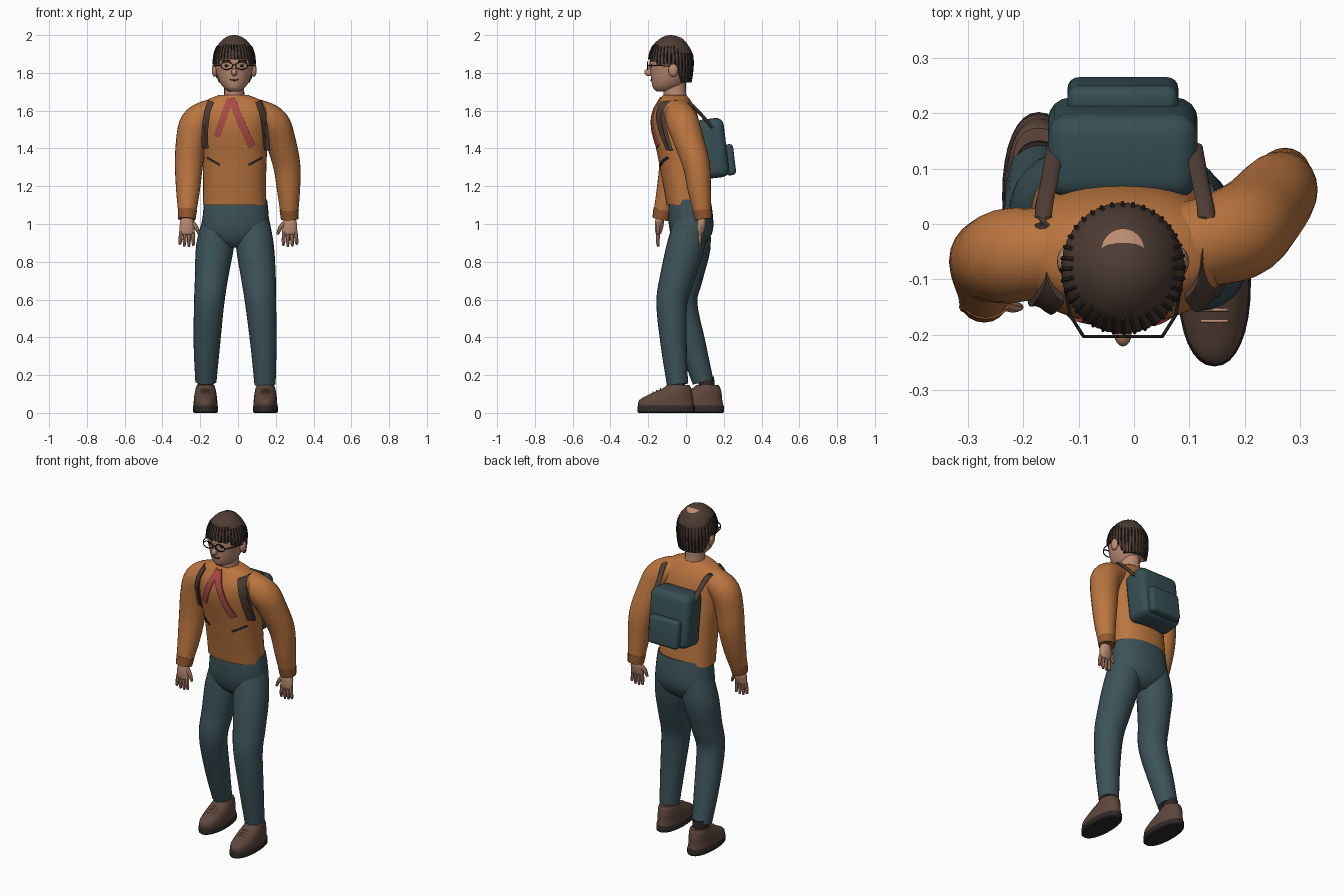
import bpy, bmesh, math
from mathutils import Vector, Matrix
from mathutils.bvhtree import BVHTree

if "Cube" in bpy.data.objects:
    bpy.data.objects.remove(bpy.data.objects["Cube"])

def material(name, r, g, b):
    m = bpy.data.materials.new(name)
    m.diffuse_color = (r, g, b, 1)
    m.use_nodes = True
    m.node_tree.nodes["Principled BSDF"].inputs["Base Color"].default_value = m.diffuse_color
    return m

ORANGE = material("orange_knit", .50, .18, .05)
CUFF = material("dark_orange", .30, .10, .03)
TROUSER = material("slate_cloth", .045, .085, .10)
PACK = material("teal_canvas", .036, .078, .09)
LEATHER = material("brown_leather", .11, .062, .045)
HAIR = material("dark_brown", .075, .045, .034)
SOLE = material("near_black_brown", .027, .02, .02)
SKIN = material("skin", .50, .26, .17)
RED = material("dull_red", .40, .07, .06)
BLACK = material("black", .01, .01, .01)

def finish(name, bm, mat, angle=40):
    bmesh.ops.recalc_face_normals(bm, faces=bm.faces)
    me = bpy.data.meshes.new(name)
    bm.to_mesh(me)
    bm.free()
    me.materials.append(mat)
    for p in me.polygons:
        p.use_smooth = True
    me.set_sharp_from_angle(angle=math.radians(angle))
    ob = bpy.data.objects.new(name, me)
    bpy.context.scene.collection.objects.link(ob)
    return ob

def spline(pts, k):
    """Catmull-Rom samples through tuples of any length."""
    out = []
    for i in range(len(pts) - 1):
        q = [pts[max(i - 1, 0)], pts[i], pts[i + 1], pts[min(i + 2, len(pts) - 1)]]
        for j in range(k):
            t = j / k
            out.append([.5 * (2*b + (c-a)*t + (2*a-5*b+4*c-d)*t*t + (3*b-a-3*c+d)*t**3)
                        for a, b, c, d in zip(*q)])
    return out + [list(pts[-1])]

def add_loft(bm, secs, n=20, k=4, flat=False, power=2.0):
    """Sections are (x, y, z, half width, half depth)."""
    s = spline([p if len(p) == 5 else (*p, p[3]) for p in secs], k)
    rings = []
    for i, p in enumerate(s):
        t = Vector(s[min(i+1, len(s)-1)][:3]) - Vector(s[max(i-1, 0)][:3])
        t = Vector((0, 0, 1)) if flat else t.normalized()
        u = Vector((0, 1, 0))
        u = (u - t * u.dot(t)).normalized()
        v = t.cross(u)
        ring = []
        for j in range(n):
            a = math.tau * j / n
            c, d = math.cos(a), math.sin(a)
            c = math.copysign(abs(c) ** (2 / power), c)
            d = math.copysign(abs(d) ** (2 / power), d)
            ring.append(bm.verts.new(Vector(p[:3]) + v * c * p[3] + u * d * p[4]))
        rings.append(ring)
    for a, b in zip(rings, rings[1:]):
        for j in range(n):
            bm.faces.new((a[j], a[(j+1) % n], b[(j+1) % n], b[j]))
    bm.faces.new(rings[0])
    bm.faces.new(rings[-1])

def loft(name, secs, mat, **kw):
    bm = bmesh.new()
    add_loft(bm, secs, **kw)
    return finish(name, bm, mat)

def ball(name, c, r, mat):
    bm = bmesh.new()
    bmesh.ops.create_uvsphere(bm, u_segments=16, v_segments=10, radius=1,
                              matrix=Matrix.Translation(c) @ Matrix.Diagonal((*r, 1)))
    return finish(name, bm, mat)

def wires(name, lines, r, mat, closed=False):
    cu = bpy.data.curves.new(name, 'CURVE')
    cu.dimensions, cu.bevel_depth, cu.bevel_resolution, cu.use_fill_caps = '3D', r, 1, True
    for ln in lines:
        sp = cu.splines.new('POLY')
        sp.points.add(len(ln) - 1)
        for p, co in zip(sp.points, ln):
            p.co = (*co, 1)
        sp.use_cyclic_u = closed
    ob = bpy.data.objects.new(name, cu)
    bpy.context.scene.collection.objects.link(ob)
    cu.materials.append(mat)

def pad(name, c, size, bevel, tilt, mat):
    bm = bmesh.new()
    bmesh.ops.create_cube(bm, size=1, matrix=Matrix.Translation(c)
                          @ Matrix.Rotation(tilt, 4, 'X') @ Matrix.Diagonal((*size, 1)))
    bmesh.ops.bevel(bm, geom=bm.edges[:], offset=bevel, segments=4, profile=.5, affect='EDGES')
    return finish(name, bm, mat)

# Sweater body and sleeves
torso = loft("sweater_body", [
    (-.018, .013, 1.10, .168, .115), (-.018, 0, 1.2, .166, .12), (-.018, -.022, 1.35, .17, .126),
    (-.02, -.05, 1.5, .18, .128), (-.022, -.058, 1.59, .185, .115), (-.022, -.058, 1.65, .15, .085),
    (-.024, -.06, 1.682, .08, .062)], ORANGE, n=40, flat=True, power=2.3)
sleeve_l = loft("left_sleeve", [
    (-.07, -.05, 1.595, .075), (-.16, -.052, 1.575, .08), (-.222, -.057, 1.53, .086),
    (-.248, -.062, 1.44, .08), (-.26, -.068, 1.31, .074), (-.265, -.095, 1.17, .062),
    (-.27, -.13, 1.04, .045)], ORANGE, n=24)
sleeve_r = loft("right_sleeve", [
    (.03, -.05, 1.595, .075), (.12, -.035, 1.575, .08), (.188, -.015, 1.53, .086),
    (.225, .015, 1.44, .08), (.258, .055, 1.31, .072), (.268, .072, 1.17, .06),
    (.272, .09, 1.04, .045)], ORANGE, n=24)
loft("left_cuff", [(-.268, -.122, 1.075, .051), (-.271, -.133, 1.025, .046)], CUFF)
loft("right_cuff", [(.271, .086, 1.075, .051), (.273, .092, 1.025, .046)], CUFF)

# Hands with four fingers and an inward thumb
for name, s, x, y in (("left_hand", -1, -.27, -.138), ("right_hand", 1, .274, .085)):
    bm = bmesh.new()
    add_loft(bm, [(x, y, 1.045, .028, .022), (x, y - .003, 1.0, .038, .024),
                  (x, y - .008, .955, .038, .017), (x, y - .008, .945, .03, .01)], n=14)
    for i, end in enumerate((.892, .882, .88, .886)):
        fx = x + s * (.03 - .02 * i)
        add_loft(bm, [(fx, y - .008, .965, .0105), (fx + s * (.006 - .003 * i), y - .012, .91, .01),
                      (fx + s * (.008 - .004 * i), y - .008, end, .006)], n=8, k=2)
    add_loft(bm, [(x - s * .022, y, 1.01, .014), (x - s * .05, y - .01, .98, .012),
                  (x - s * .064, y - .012, .945, .007)], n=8, k=2)
    finish(name, bm, SKIN)

# Trousers
loft("trouser_seat", [(-.012, .02, 1.13, .166, .11), (-.012, .024, 1.05, .174, .118),
                      (-.014, .028, .97, .176, .115), (-.014, .025, .91, .13, .09),
                      (-.014, .02, .875, .06, .05)], TROUSER, n=32, flat=True, power=2.2)
loft("left_trouser_leg", [(-.095, .035, 1.02, .09), (-.122, .03, .88, .1), (-.14, .002, .72, .088),
                          (-.153, -.02, .58, .08), (-.165, .035, .36, .07),
                          (-.17, .09, .165, .056)], TROUSER, n=24)
loft("right_trouser_leg", [(.075, .03, 1.02, .09), (.09, -.002, .88, .1), (.108, -.045, .72, .092),
                           (.12, -.075, .58, .082), (.135, -.065, .36, .069),
                           (.143, -.045, .15, .056)], TROUSER, n=24)

# Shoes, soles, socks and laces
for side, x, dy in (("left", -.172, .155), ("right", .145, 0)):
    loft(side + "_sole", [(x, -.105 + dy, z, rx, ry) for z, rx, ry in
                          ((0, .06, .146), (.006, .066, .152), (.034, .066, .152), (.04, .062, .148))],
         SOLE, n=32, k=1, flat=True, power=2.2)
    loft(side + "_shoe", [(x, cy + dy, z, rx, ry) for cy, z, rx, ry in
                          ((-.105, .038, .063, .148), (-.105, .068, .062, .142), (-.078, .1, .058, .112),
                           (-.048, .13, .052, .075), (-.042, .147, .046, .06))],
         LEATHER, n=32, flat=True, power=2.2)
    loft(side + "_sock", [(x, -.045 + dy, .12, .042), (x, -.048 + dy, .19, .042)], SOLE)
    wires(side + "_laces", [[(x - .024, y + dy, z), (x, y + dy, z + .006), (x + .024, y + dy, z)]
                            for y, z in ((-.135, .122), (-.155, .113), (-.175, .104))], .003, SKIN)

# Neck, head, ears and nose
loft("neck", [(-.02, -.055, 1.65, .058, .062), (-.02, -.06, 1.70, .053, .06),
              (-.02, -.065, 1.78, .055, .065)], SKIN, flat=True)
head = loft("head", [(-.02, -.118, 1.702, .026, .036), (-.02, -.105, 1.718, .052, .068),
                     (-.02, -.092, 1.75, .076, .09), (-.02, -.082, 1.80, .094, .106),
                     (-.02, -.08, 1.86, .103, .112), (-.02, -.08, 1.93, .088, .095),
                     (-.02, -.08, 1.975, .05, .05)], SKIN, n=32, flat=True)
for side, s in (("left", -1), ("right", 1)):
    ball(side + "_ear", (-.02 + s * .103, -.068, 1.815), (.016, .026, .036), SKIN)
ball("nose", (-.02, -.197, 1.803), (.016, .024, .02), SKIN)
ball("nose_bridge", (-.02, -.187, 1.828), (.01, .012, .03), SKIN)

# Hair cap: short fringe in front, longer behind the ears
def hair_point(a, t, grow=1.0):
    d = abs((math.degrees(a) + 180) % 360 - 180)
    low = 1.87 if d < 50 else 1.845 if d < 100 else 1.845 - .095 * min(1, (d - 100) / 25)
    z = 2.0 - (2.0 - low) * t * t
    h = (z - 1.86) / (.14 if z > 1.86 else .25)
    r = math.sqrt(max(0, 1 - h * h)) * grow
    return (-.02 + .11 * r * math.sin(a), -.08 - .117 * r * math.cos(a), z)

bm = bmesh.new()
N, R = 72, 14
rows = [[bm.verts.new(hair_point(math.tau * j / N, i / R, 1 + .02 * (j % 2) * (i > 7)))
         for j in range(N)] for i in range(1, R + 1)]
rows.append([bm.verts.new(hair_point(math.tau * j / N, 1, .88)) for j in range(N)])
pole = bm.verts.new((-.02, -.08, 2.0))
for j in range(N):
    bm.faces.new((pole, rows[0][j], rows[0][(j + 1) % N]))
    for a, b in zip(rows, rows[1:]):
        bm.faces.new((a[j], b[j], b[(j + 1) % N], a[(j + 1) % N]))
finish("hair_cap", bm, HAIR)
wires("hair_strands", [[hair_point(math.tau * (j + .12 * i / 6) / 36, .62 + .38 * i / 6, 1.012)
                        for i in range(7)] for j in range(36)], .0035, SOLE)

# Crescent bald patch on the crown
bm = bmesh.new()
arcs = []
for i in range(17):
    a = math.pi * i / 16
    for h in (.042, .03, .016):
        x, y = .04 * math.cos(a), .03 + h * math.sin(a)
        z = 1.86 + .14 * math.sqrt(1 - (x / .11) ** 2 - (y / .117) ** 2) + .003
        arcs.append(bm.verts.new((x - .02, y - .08, z)))
for i in range(16):
    for k in (0, 1):
        q = i * 3 + k
        bm.faces.new((arcs[q], arcs[q + 1], arcs[q + 4], arcs[q + 3]))
bmesh.ops.remove_doubles(bm, verts=bm.verts, dist=.0001)
finish("bald_patch", bm, SKIN)

# Details draped on the front surfaces
trees = [BVHTree.FromPolygons([v.co for v in o.data.vertices], [p.vertices[:] for p in o.data.polygons])
         for o in (torso, sleeve_l, sleeve_r, head)]
def front(x, z):
    hits = [t.ray_cast(Vector((x, -1, z)), Vector((0, 1, 0)))[0] for t in trees]
    return min([h.y for h in hits if h], default=-.04)

def ribbon(name, pts, width, mat, lift, depth):
    bm = bmesh.new()
    path = spline(pts, 8)
    grid = []
    for i, (x, z) in enumerate(path):
        a, b = path[max(i - 1, 0)], path[min(i + 1, len(path) - 1)]
        d = Vector((b[0] - a[0], b[1] - a[1])).normalized()
        cols = [(x - d.y * width * w, z + d.x * width * w) for w in (-.5, -.25, 0, .25, .5)]
        grid.append([[bm.verts.new((px, front(min(max(px, -.182), .146), pz) - lift + back, pz))
                      for px, pz in cols] for back in (0, depth)])
    loops = [g[0] + g[1][::-1] for g in grid]
    for a, b in zip(loops, loops[1:]):
        for j in range(10):
            bm.faces.new((a[j], a[(j + 1) % 10], b[(j + 1) % 10], b[j]))
    for end in (loops[0], loops[-1]):
        bm.faces.new(end)
    finish(name, bm, mat)

ribbon("left_scarf_tail", [(-.04, 1.665), (-.075, 1.57), (-.112, 1.46)], .036, RED, .006, .009)
ribbon("right_scarf_tail", [(-.035, 1.665), (.015, 1.54), (.075, 1.41)], .038, RED, .008, .009)
ribbon("left_front_strap", [(-.142, 1.65), (-.163, 1.59), (-.175, 1.5), (-.174, 1.4)], .034, HAIR, .013, .02)
ribbon("right_front_strap", [(.108, 1.65), (.128, 1.59), (.143, 1.5), (.155, 1.39)], .034, HAIR, .013, .02)
for side, a, b in (("left", (-.165, 1.352), (-.095, 1.312)), ("right", (.13, 1.352), (.055, 1.312))):
    ribbon(side + "_pocket_slit", [a, b], .012, SOLE, .005, .009)

# Facial details and glasses
def line(x0, x1, z, bow, lift=.001):
    return [(x, front(x, zz) - lift, zz) for i in range(7)
            for x, zz in [(x0 + (x1 - x0) * i / 6, z + bow * (1 - (i / 3 - 1) ** 2))]]
wires("mouth", [line(-.045, .005, 1.766, -.005)], .0035, SOLE)
wires("eyebrows", [line(-.085, -.04, 1.862, .004), line(0, .045, 1.862, .004)], .004, SOLE)
for side, s in (("left", -1), ("right", 1)):
    ex = -.02 + s * .04
    ball(side + "_eye", (ex, front(ex, 1.838), 1.838), (.011, .005, .007), BLACK)
wires("lens_rims", [[(-.02 + s * .04 + .031 * math.cos(math.tau * i / 20), -.203,
                      1.838 + .02 * math.sin(math.tau * i / 20)) for i in range(20)]
                    for s in (-1, 1)], .003, BLACK, closed=True)
wires("glasses_frame", [[(-.029, -.203, 1.841), (-.011, -.203, 1.841)]] +
      [[(-.02 + s * .071, -.203, 1.84), (-.02 + s * .095, -.165, 1.84),
        (-.02 + s * .112, -.07, 1.835)] for s in (-1, 1)], .003, BLACK)

# Backpack with pocket and shoulder straps
pad("backpack", (-.02, .137, 1.4), (.27, .155, .315), .04, math.radians(7), PACK)
pad("backpack_pocket", (-.02, .23, 1.34), (.2, .055, .165), .02, math.radians(7), PACK)
for side, x0, x1 in (("left", -.163, -.142), ("right", .13, .108)):
    loft(side + "_back_strap", [(x0, -.02, 1.632, .016, .009), (x0, .025, 1.632, .016, .009),
                                ((x0 + x1) / 2, .08, 1.58, .016, .009), (x1, .14, 1.51, .016, .009)],
         HAIR, n=10)
